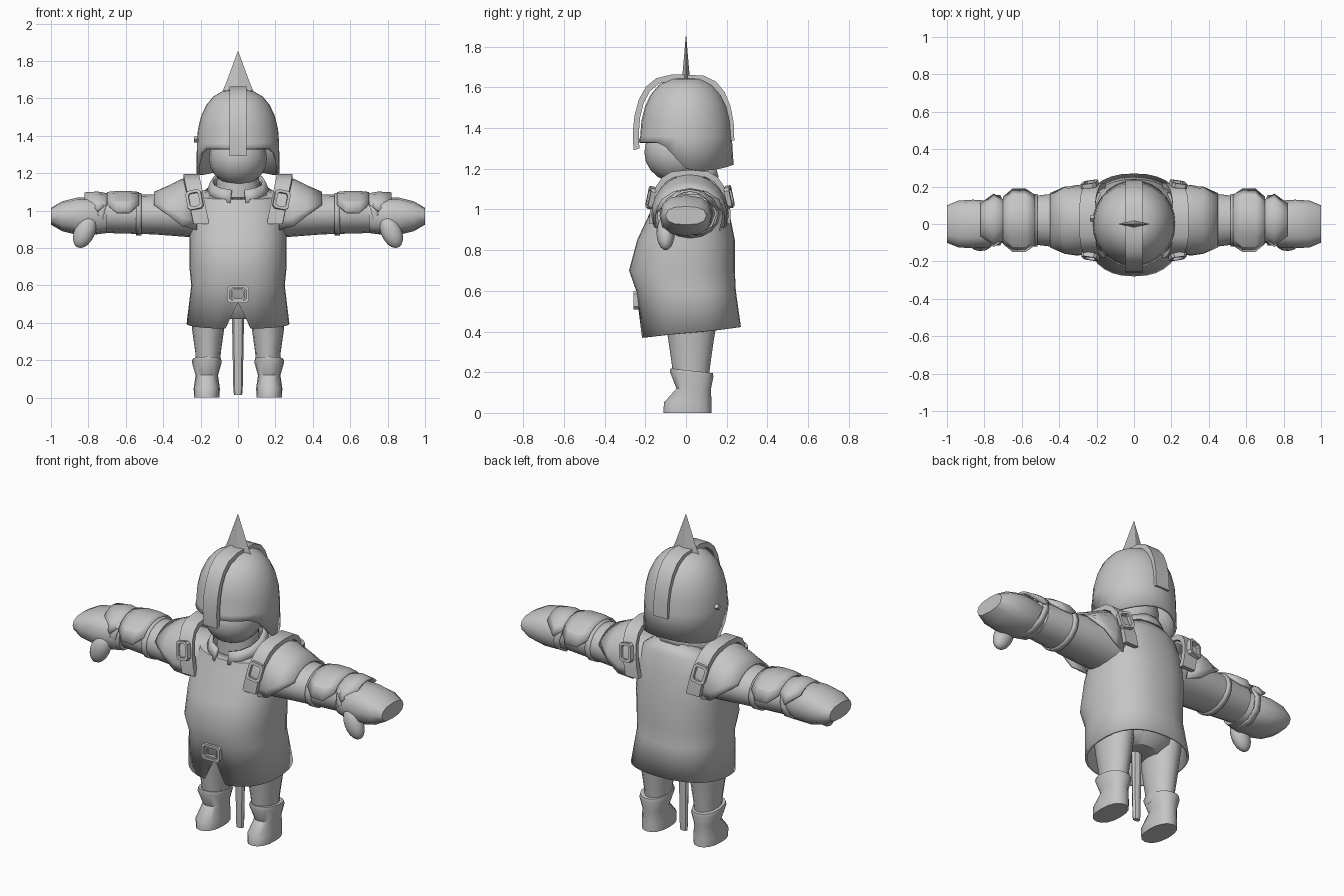
import bpy, bmesh
from math import sin, cos, radians
from mathutils import Euler, Matrix, Vector

if "Cube" in bpy.data.objects:
    bpy.data.objects.remove(bpy.data.objects["Cube"])

shade = .56
grey = bpy.data.materials.new("plain grey")
grey.use_nodes = True
grey.diffuse_color = (shade, shade, shade, 1)
grey.node_tree.nodes["Principled BSDF"].inputs["Base Color"].default_value = grey.diffuse_color


def finish(name, bm, mirror=False, wall=0, crease=40):
    """Turn a bmesh into a shaded object, with optional wall thickness and mirror."""
    bmesh.ops.recalc_face_normals(bm, faces=bm.faces)
    mesh = bpy.data.meshes.new(name)
    bm.to_mesh(mesh)
    bm.free()
    mesh.materials.append(grey)
    obj = bpy.data.objects.new(name, mesh)
    bpy.context.collection.objects.link(obj)
    bpy.ops.object.select_all(action='DESELECT')
    obj.select_set(True)
    bpy.context.view_layer.objects.active = obj
    bpy.ops.object.shade_smooth_by_angle(angle=radians(crease))
    if wall:
        obj.modifiers.new("wall", 'SOLIDIFY').thickness = wall
    if mirror:
        obj.modifiers.new("mirror", 'MIRROR')


def signed_power(value, exponent):
    return (1 if value >= 0 else -1) * abs(value) ** exponent


def skin(bm, rows, closed):
    """Join neighbouring rows of vertices with quads."""
    for low, high in zip(rows, rows[1:]):
        for i in range(len(low) if closed else len(low) - 1):
            j = (i + 1) % len(low)
            bm.faces.new((low[i], low[j], high[j], high[i]))


def loft(name, rings, centre=(0, 0), along_x=False, sides=16, squareness=1,
         arc=None, trim=None, caps=True, **finishing):
    """Skin rings of (position, radius u, radius v, optional shift in v).
    A position may be a rule of direction; an arc in degrees makes an open shell,
    and trim is a rule that shortens the arc along the shell."""
    bm = bmesh.new()
    rows = []
    for k, (position, radius_u, radius_v, *shift) in enumerate(rings):
        start, end = arc or (0, 360)
        if trim:
            cut = trim(k / (len(rings) - 1))
            start, end = start + cut, end - cut
        row = []
        for i in range(sides):
            a = radians(start + (end - start) * i / (sides - 1 if arc else sides))
            w = position(sin(a)) if callable(position) else position
            u = centre[0] + radius_u * signed_power(cos(a), squareness)
            v = centre[1] + radius_v * signed_power(sin(a), squareness) + sum(shift)
            row.append(bm.verts.new((w, u, v) if along_x else (u, v, w)))
        rows.append(row)
    skin(bm, rows, closed=not arc)
    if caps and not arc:
        bm.faces.new(rows[0])
        bm.faces.new(rows[-1])
    finish(name, bm, **finishing)


def tilt(height, slope):
    """Ring height that rises towards the back."""
    return lambda s: height + slope * s


def blob(name, centre, radii, lean=0, **finishing):
    """A smooth ellipsoid leaning sideways."""
    bm = bmesh.new()
    place = (Matrix.Translation(centre) @ Matrix.Rotation(radians(lean), 4, 'Y')
             @ Matrix.Diagonal(radii).to_4x4())
    bmesh.ops.create_uvsphere(bm, u_segments=16, v_segments=10, radius=1, matrix=place)
    finish(name, bm, **finishing)


def arch(name, centre, radii, start, end, half_width, lean=0, **finishing):
    """A thick band that runs front to back over a rounded arch."""
    bm = bmesh.new()
    rows = []
    x, y, z = centre
    steps = 12
    for i in range(steps + 1):
        a = radians(start + (end - start) * i / steps)
        outward = Vector((0, -radii[0] * signed_power(cos(a), .6), radii[1] * sin(a)))
        side = Vector((half_width, 0, 0))
        outer = Vector((x - lean * (1 - sin(a)), y, z)) + outward
        inner = outer - outward.normalized() * .03
        rows.append([bm.verts.new(p) for p in
                     (outer - side, outer + side, inner + side, inner - side)])
    skin(bm, rows, closed=True)
    bm.faces.new(rows[0])
    bm.faces.new(rows[-1])
    finish(name, bm, **finishing)


def buckle(name, centre, half_width, half_height, rim, turn=(0, 0, 0), **finishing):
    """An eight-sided frame with an open middle."""
    bm = bmesh.new()
    rows = []
    for depth, inset in ((0, 0), (0, rim), (.025, rim), (.025, 0), (0, 0)):
        if len(rows) == 4:
            rows.append(rows[0])
            break
        w, h = half_width - inset, half_height - inset
        k = min(w, h) / 3
        quarter = [(w - k, h), (w, h - k)]
        right = quarter + [(px, -pz) for px, pz in reversed(quarter)]
        outline = right + [(-px, -pz) for px, pz in right]
        rows.append([bm.verts.new((px, depth, pz)) for px, pz in outline])
    skin(bm, rows, closed=True)
    rotation = Euler([radians(t) for t in turn]).to_matrix().to_4x4()
    bm.transform(Matrix.Translation(centre) @ rotation)
    finish(name, bm, **finishing)


# Tunic, with a notch at the front of the hem
def hem(s):
    return .51 if s < -.99 else .395 + .027 * s


loft("tunic", [(hem, .275, .245, .025), (.6, .25, .245), (.7, .26, .26, -.02),
               (.85, .26, .24), (1, .25, .19, .02),
               (tilt(1.08, .02), .22, .17, .02), (tilt(1.12, .05), .15, .13, .02)],
     sides=32, squareness=.85, caps=False, wall=.012)

# Collar, open at the front, with the neck and head inside
loft("collar", [(tilt(1.1, .06), .17, .165), (tilt(1.16, .05), .145, .15)],
     sides=14, arc=(-75, 255), wall=.015, crease=20)
loft("neck", [(1, .12, .11), (1.25, .11, .11)])
blob("head", (0, -.04, 1.28), (.155, .165, .15))


# Helmet: high over the face, low at the cheeks and nape
def helmet_rim(s):
    if s < -.55:
        return 1.33
    return 1.2 - .25 * s if s < 0 else 1.2 - .05 * s + .07 * s * s


dome = [radians(15 * k) for k in range(6)] + [radians(89)]
loft("helmet", [(helmet_rim, .222, .234)] +
     [(1.36 + .29 * sin(a), .22 * cos(a) ** .75, .225 * cos(a) ** .75) for a in dome],
     sides=28, caps=False, wall=.015)
arch("helmet_crest", (0, -.012, 1.36), (.25, .305), -13, 184, half_width=.045)
loft("helmet_spike", [(1.61, .095, .024), (1.68, .065, .016), (1.853, .001, .001)],
     sides=4, crease=25)
loft("helmet_rivet", [(-.235, .016, .016), (-.2, .016, .016)], centre=(.03, 1.38),
     along_x=True, sides=4)

# Arms, armour plates and gloves share one axis
limb = dict(centre=(.02, .98), along_x=True, mirror=True)
loft("arm", [(.15, .15, .13), (.45, .14, .107), (.7, .11, .1)], **limb)
loft("elbow_band", [(.515, .14, .113), (.545, .14, .113)], caps=False, wall=.02, **limb)

plate = dict(limb, wall=.012)
loft("shoulder_plate", [(.22, .17, .2), (.3, .19, .19), (.37, .18, .155), (.45, .16, .12)],
     sides=15, arc=(-25, 205), trim=lambda t: 50 * t * t, **plate)


def both_ends(t):
    return 30 * abs(2 * t - 1)


loft("forearm_plate", [(.53, .15, .12), (.58, .17, .125), (.65, .17, .125), (.7, .14, .12)],
     sides=7, arc=(-5, 185), trim=both_ends, crease=25, **plate)
loft("wrist_plate", [(.68, .13, .11), (.75, .145, .122), (.82, .12, .118)],
     sides=7, arc=(10, 170), trim=both_ends, crease=25, **plate)
loft("wrist_band", [(tilt(.715, -.02), .135, .11), (tilt(.75, -.02), .135, .11)],
     sides=10, caps=False, crease=25, **plate)
loft("glove", [(.7, .1, .09), (.78, .125, .1), (.86, .13, .1), (.94, .125, .08), (1, .1, .045)],
     sides=12, squareness=.8, **dict(limb, centre=(0, .97)))
blob("thumb", (.82, -.1, .885), (.055, .045, .09), lean=-25, mirror=True)

# Shoulder straps and buckles, front and back
arch("shoulder_strap", (.25, .02, .95), (.2, .245), -5, 185, half_width=.042,
     lean=.05, mirror=True)
for side, y, way in (("front", -.185, -1), ("back", .2, 1)):
    buckle(side + "_strap_buckle", (.235, y, 1.06), .042, .052, .015,
           turn=(10 * way, 12, -8 * way), mirror=True)

# Belt buckle, one frame inside another
buckle("belt_buckle", (0, -.258, .553), .06, .046, .014)
buckle("belt_buckle_inner", (0, -.252, .553), .036, .031, .008)

# Hips, legs and boots
loft("hips", [(.42, .12, .1), (.47, .22, .15), (.6, .22, .19)], centre=(0, .02), sides=20)
loft("leg", [(.16, .065, .085), (.24, .068, .095), (.36, .085, .112), (.5, .095, .135)],
     centre=(.16, .025), mirror=True)
loft("boot", [(0, .068, .118, -.02), (.05, .07, .117, -.02), (.12, .06, .085, .01),
              (tilt(.19, -.012), .08, .107), (tilt(.207, -.012), .076, .104)],
     centre=(.167, .028), squareness=.87, mirror=True)

# Scabbard hanging between the legs
loft("scabbard", [(.015, .022, .014), (.04, .025, .017), (.46, .033, .022)],
     centre=(0, .02), sides=8, crease=30)
